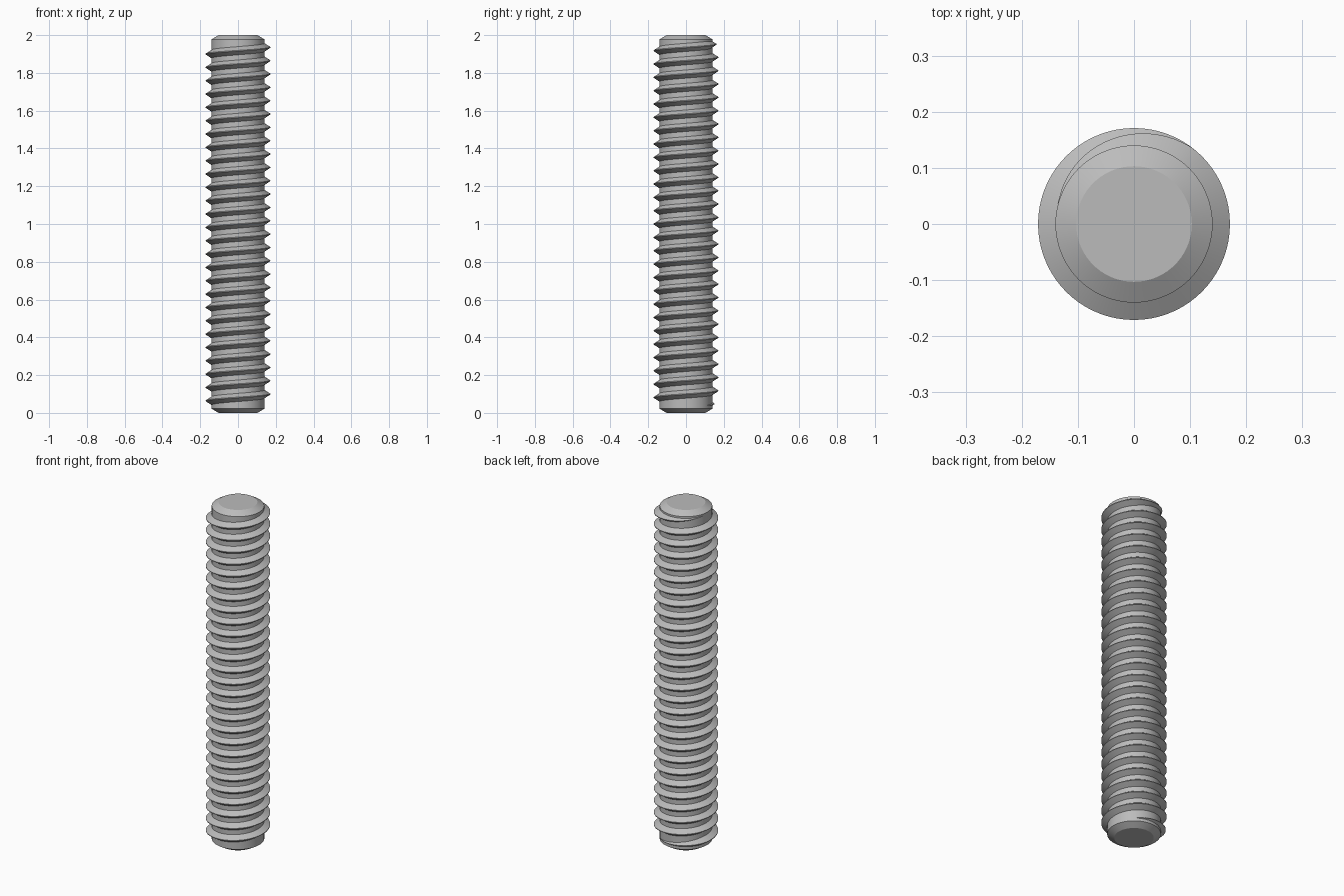
import bpy
import bmesh
from math import cos, sin, radians, tau

if "Cube" in bpy.data.objects:
    bpy.data.objects.remove(bpy.data.objects["Cube"], do_unlink=True)

HEIGHT = 2.0
CORE_R, CREST_R, TIP_R = 0.14, 0.171, 0.103
CHAMFER = 0.022
PITCH = 0.0706
TURNS = 26
PHASE_Z = 1.935            # crest height where the top turn crosses +x
STEPS = 72                 # segments per turn

steel = bpy.data.materials.new("steel grey")
steel.use_nodes = True
colour = (0.5, 0.5, 0.5, 1)
steel.diffuse_color = colour
steel.node_tree.nodes["Principled BSDF"].inputs["Base Color"].default_value = colour


def finish(name, bm):
    bmesh.ops.recalc_face_normals(bm, faces=bm.faces)
    mesh = bpy.data.meshes.new(name)
    bm.to_mesh(mesh)
    bm.free()
    mesh.materials.append(steel)
    obj = bpy.data.objects.new(name, mesh)
    bpy.context.collection.objects.link(obj)
    bpy.ops.object.select_all(action="DESELECT")
    obj.select_set(True)
    bpy.context.view_layer.objects.active = obj
    bpy.ops.object.shade_smooth_by_angle(angle=radians(25))
    return obj


def skin(bm, loops, closed_loop=True):
    """Bridge consecutive vertex loops and cap both ends."""
    for a, b in zip(loops, loops[1:]):
        for i in range(len(a)):
            j = (i + 1) % len(a)
            bm.faces.new((a[i], a[j], b[j], b[i]))
    bm.faces.new(loops[0])
    bm.faces.new(loops[-1])


# Plain shank with chamfered ends
bm = bmesh.new()
profile = [(TIP_R, 0), (CORE_R, CHAMFER), (CORE_R, HEIGHT - CHAMFER), (TIP_R, HEIGHT)]
skin(bm, [[bm.verts.new((r * cos(tau * i / STEPS), r * sin(tau * i / STEPS), z))
           for i in range(STEPS)] for r, z in profile])
finish("shank", bm)

# Right-handed helical ridge that fades into the shank at both ends
start = -TURNS * tau - radians(310)
end = radians(165)
fade = radians(112)
count = round((end - start) / tau * STEPS)
depth = CREST_R - CORE_R
section = [(-0.002, -0.023), (depth, -0.002), (depth, 0.002), (-0.002, 0.023)]
bm = bmesh.new()
loops = []
for k in range(count + 1):
    t = start + (end - start) * k / count
    size = max(0.03, min(1, (t - start) / fade, (end - t) / fade))
    z = PHASE_Z + PITCH * t / tau
    loops.append([bm.verts.new(((CORE_R + d * size) * cos(t),
                                (CORE_R + d * size) * sin(t),
                                z + w * size)) for d, w in section])
skin(bm, loops)
finish("thread", bm)
